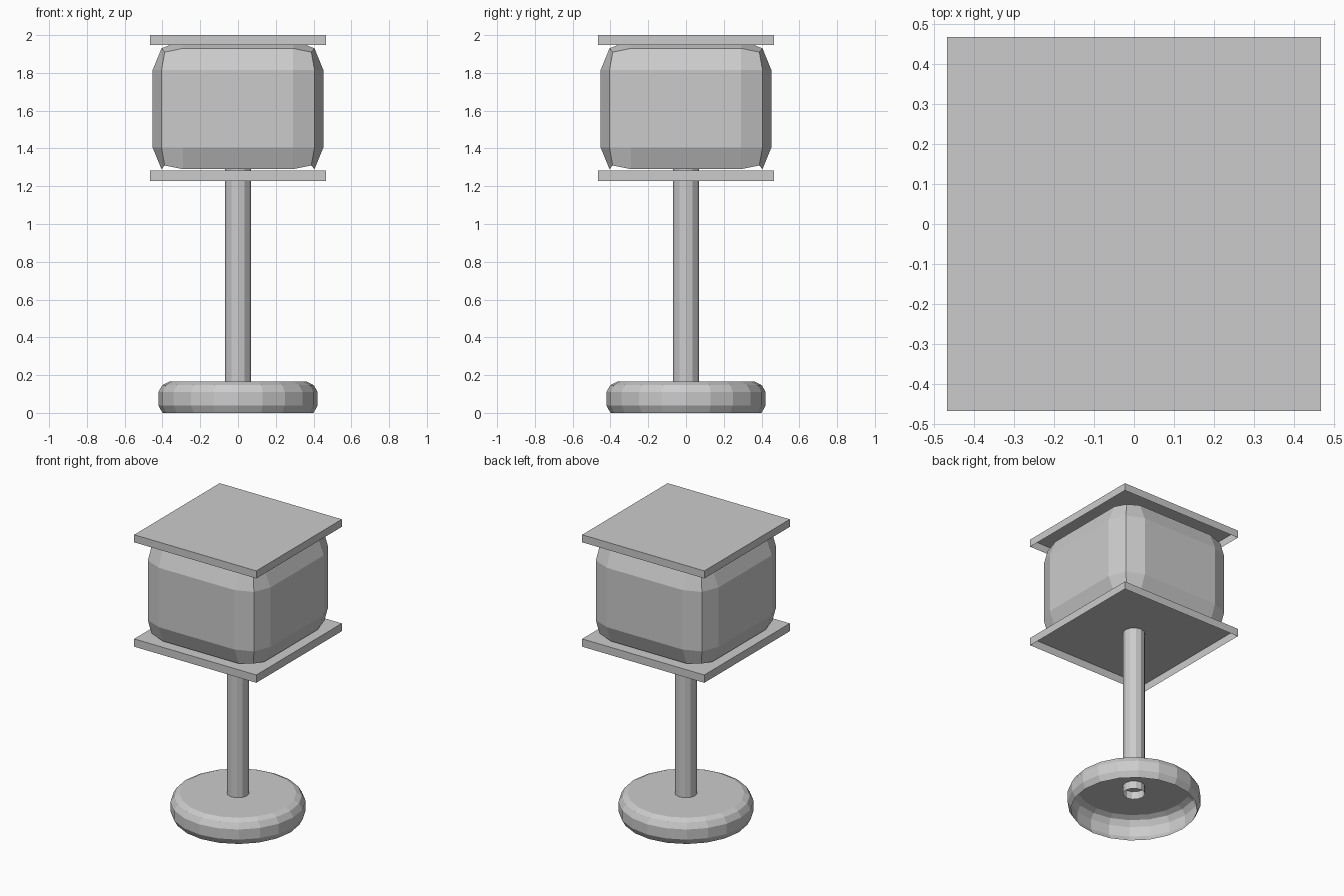
import bpy, bmesh
from math import cos, sin, tau

if "Cube" in bpy.data.objects:
    bpy.data.objects.remove(bpy.data.objects["Cube"])


def finish(bm, name):
    bmesh.ops.recalc_face_normals(bm, faces=bm.faces)
    mesh = bpy.data.meshes.new(name)
    bm.to_mesh(mesh)
    bm.free()
    obj = bpy.data.objects.new(name, mesh)
    bpy.context.collection.objects.link(obj)
    return obj


def drop_bottom(bm):
    # remove the faces that lie entirely on the underside
    low = [f for f in bm.faces if all(v.co.z < -0.99 for v in f.verts)]
    bmesh.ops.delete(bm, geom=low, context='FACES')


def lathe(name, profile, sides, cap_top):
    bm = bmesh.new()
    rings = [[bm.verts.new((r * cos(tau * i / sides), r * sin(tau * i / sides), z))
              for i in range(sides)] for r, z in profile]
    for a, b in zip(rings, rings[1:]):
        for i in range(sides):
            j = (i + 1) % sides
            bm.faces.new((a[i], a[j], b[j], b[i]))
    if cap_top:
        bm.faces.new(rings[-1])
    return finish(bm, name)


def plate(name, half, z0, z1):
    # thin square tray, open underneath
    bm = bmesh.new()
    bmesh.ops.create_cube(bm, size=2)
    drop_bottom(bm)
    for v in bm.verts:
        v.co = (v.co.x * half, v.co.y * half, z1 if v.co.z > 0 else z0)
    return finish(bm, name)


def puffed_box(name, centre_z):
    # cube cut 3 x 3 per side; faces bulge out, edges and corners pull in
    bm = bmesh.new()
    bmesh.ops.create_cube(bm, size=2)
    bmesh.ops.subdivide_edges(bm, edges=bm.edges[:], cuts=2, use_grid_fill=True)
    drop_bottom(bm)
    wide = {1: 0.452, 2: 0.405, 3: 0.388}
    tall = {1: 0.365, 2: 0.32, 3: 0.30}
    for v in bm.verts:
        extreme = [abs(c) > 0.9 for c in v.co]
        n = sum(extreme)
        sign = [1 if c > 0 else -1 for c in v.co]
        x = sign[0] * (wide[n] if extreme[0] else 0.29)
        y = sign[1] * (wide[n] if extreme[1] else 0.29)
        z = sign[2] * (tall[n] if extreme[2] else 0.205)
        v.co = (x, y, centre_z + z)
    return finish(bm, name)


# round foot, open underneath
lathe("base", [(0.40, 0), (0.422, 0.04), (0.422, 0.11), (0.40, 0.148), (0.365, 0.165)], 20, True)
# post running from inside the foot into the box
lathe("pole", [(0.07, 0.11), (0.07, 1.30)], 12, False)
# square trays under and over the box
plate("lower_plate", 0.466, 1.228, 1.282)
plate("top_plate", 0.466, 1.948, 2.0)
# rounded box
puffed_box("box_body", 1.61)
